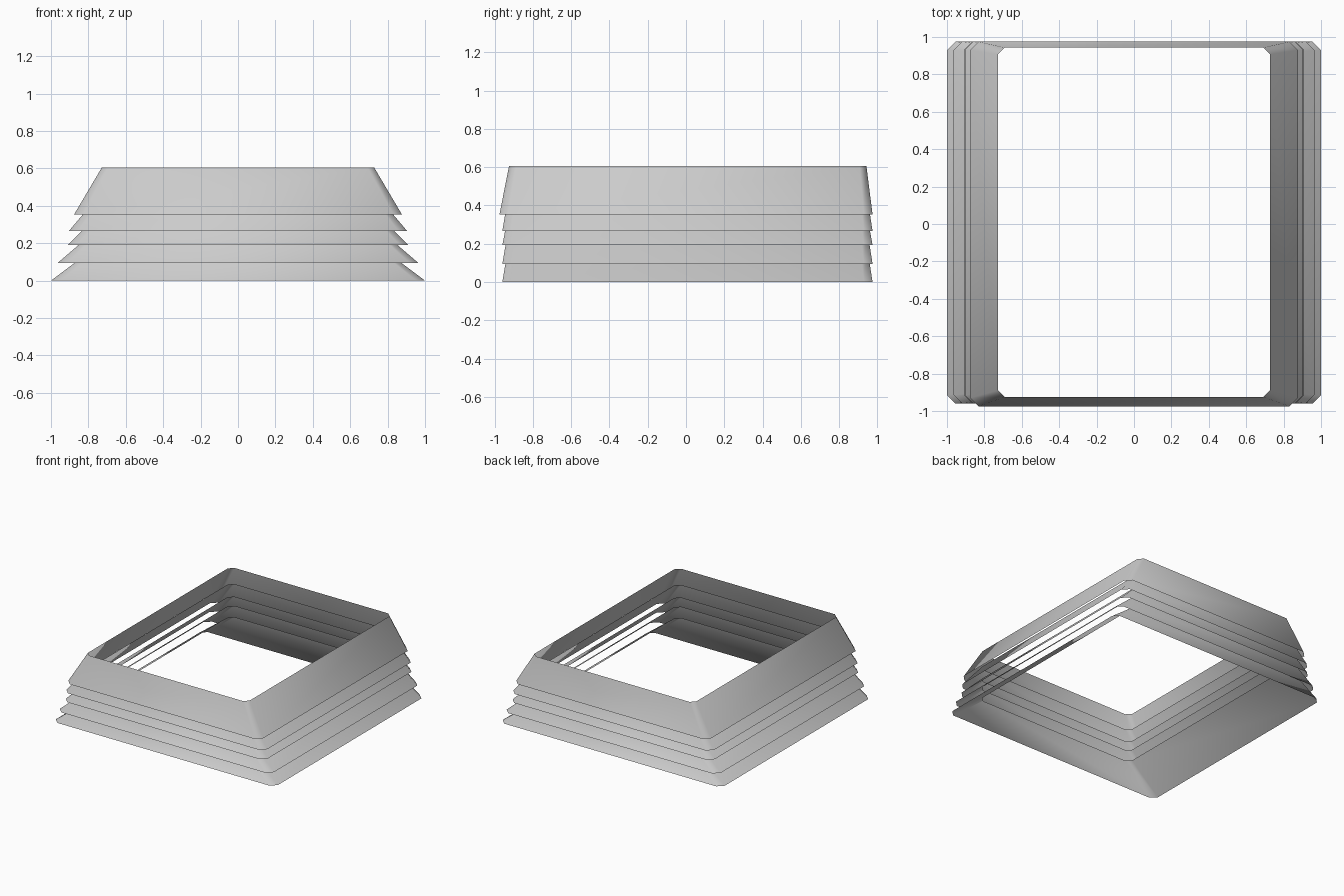
import bpy, bmesh

if "Cube" in bpy.data.objects:
    bpy.data.objects.remove(bpy.data.objects["Cube"])

RIM_X, RIM_FRONT, RIM_BACK = 0.728, -0.925, 0.943   # shared inner opening


def ring(bm, hx, y0, y1, z, c):
    """Chamfered rectangle of eight vertices."""
    pts = [(-hx + c, y0), (hx - c, y0), (hx, y0 + c), (hx, y1 - c),
           (hx - c, y1), (-hx + c, y1), (-hx, y1 - c), (-hx, y0 + c)]
    return [bm.verts.new((x, y, z)) for x, y in pts]


def skirt(name, hx, y0, z0, z1):
    """Open sloping band from a flared lower edge up to the rim."""
    bm = bmesh.new()
    low = ring(bm, hx, y0, 0.975, z0, 0.045)
    top = ring(bm, RIM_X, RIM_FRONT, RIM_BACK, z1, 0.036)
    for i in range(8):
        j = (i + 1) % 8
        f = bm.faces.new((low[i], low[j], top[j], top[i]))
        f.smooth = True
    me = bpy.data.meshes.new(name)
    bm.to_mesh(me)
    bm.free()
    bpy.context.collection.objects.link(bpy.data.objects.new(name, me))


# Overlapping tiers: half width, front edge, bottom height, top height
tiers = [(1.000, -0.96, 0.000, 0.205),
         (0.964, -0.96, 0.095, 0.297),
         (0.910, -0.96, 0.192, 0.372),
         (0.904, -0.96, 0.266, 0.474),
         (0.877, -0.975, 0.353, 0.605)]
for n, t in enumerate(tiers, 1):
    skirt(f"roof_tier_{n}", *t)
